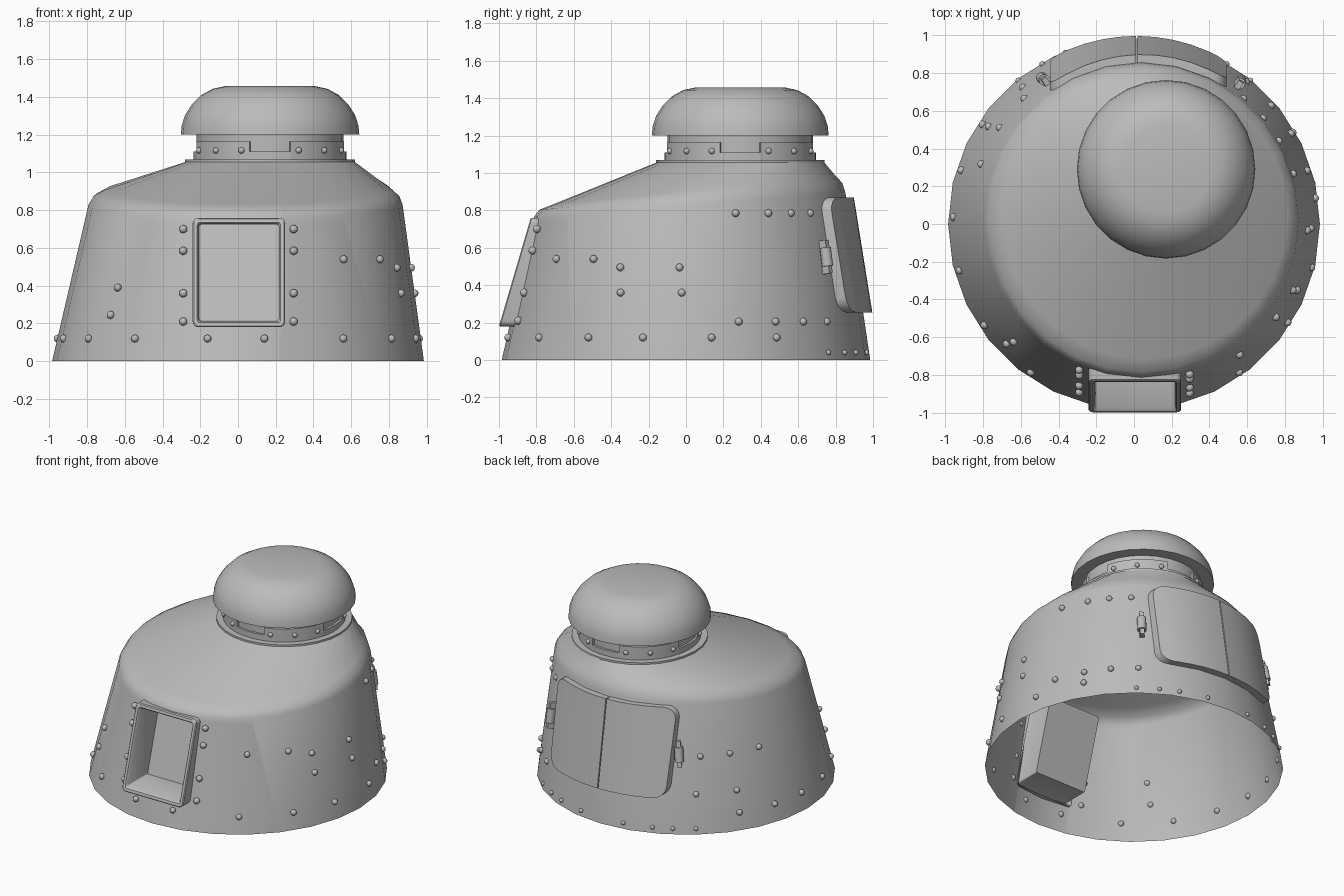
import bpy, bmesh
from math import sin, cos, pi, radians, sqrt
from mathutils import Vector, Matrix

cube = bpy.data.objects.get("Cube")
if cube:
    bpy.data.objects.remove(cube, do_unlink=True)

GREY = (0.5, 0.5, 0.5, 1)
metal = bpy.data.materials.new("grey_metal")
metal.use_nodes = True
metal.diffuse_color = GREY
metal.node_tree.nodes["Principled BSDF"].inputs["Base Color"].default_value = GREY

TOP = (0.17, 0.29)      # axis of the collar and dome
SIDES = 28


def finish(name, bm, angle=40):
    bmesh.ops.recalc_face_normals(bm, faces=bm.faces[:])
    mesh = bpy.data.meshes.new(name)
    bm.to_mesh(mesh)
    bm.free()
    mesh.materials.append(metal)
    obj = bpy.data.objects.new(name, mesh)
    bpy.context.collection.objects.link(obj)
    bpy.ops.object.select_all(action='DESELECT')
    obj.select_set(True)
    bpy.context.view_layer.objects.active = obj
    bpy.ops.object.shade_smooth_by_angle(angle=radians(angle))
    return obj


def loft(bm, loops, cap_start=False, cap_end=False):
    rows = [[bm.verts.new(p) for p in loop] for loop in loops]
    n = len(rows[0])
    for a, b in zip(rows, rows[1:]):
        for i in range(n):
            j = (i + 1) % n
            bm.faces.new((a[i], a[j], b[j], b[i]))
    if cap_start:
        bm.faces.new(rows[0])
    if cap_end:
        bm.faces.new(rows[-1])


def ring(cx, cy, r, z, tilt=0.0, n=SIDES):
    pts = []
    for i in range(n):
        a = 2 * pi * i / n
        pts.append((cx + r * cos(a), cy + r * sin(a), z + tilt * sin(a)))
    return pts


def lathe(name, profile, cap_start=False, cap_end=False):
    bm = bmesh.new()
    loft(bm, [ring(*TOP, r, z) for r, z in profile], cap_start, cap_end)
    return finish(name, bm)


def rounded_rect(x0, x1, z0, z1, radii, steps=4):
    """Outline in x-z; radii for the corners from lower left, anticlockwise."""
    pts = []
    corners = [(x0, z0, 1, 1), (x1, z0, -1, 1), (x1, z1, -1, -1), (x0, z1, 1, -1)]
    for k, (x, z, sx, sz) in enumerate(corners):
        r = radii[k]
        for s in range(steps + 1 if r else 1):
            a = pi + k * pi / 2 + s * pi / 2 / steps
            pts.append((x + sx * r + r * cos(a), z + sz * r + r * sin(a)) if r else (x, z))
    return pts


def wall_point(phi, z, out=0.0):
    """Point on the leaning wall; phi runs from the front towards +x."""
    r = 0.985 - 0.185 * z + out
    return Vector((0.05 * z + r * sin(phi), 0.025 * z - r * cos(phi), z))


def back_y(x, z):
    r = 0.985 - 0.185 * z
    return 0.025 * z + sqrt(r * r - (x - 0.05 * z) ** 2)


def bisect(bm, faces, co, no):
    geom = set(faces)
    for f in faces:
        geom.update(f.edges)
        geom.update(f.verts)
    bmesh.ops.bisect_plane(bm, geom=list(geom), plane_co=co, plane_no=no)


# Leaning hollow shell with a hole behind the front frame
bm = bmesh.new()
loft(bm, [ring(0, 0, 0.985, 0),
          ring(0.04, 0.02, 0.832, 0.83, 0.065),
          ring(0.045, 0.025, 0.81, 0.875, 0.072),
          ring(0.06, 0.04, 0.755, 0.91, 0.08),
          ring(*TOP, 0.45, 1.055)])
for co, no in [((-0.22, 0, 0), (1, 0, 0)), ((0.23, 0, 0), (1, 0, 0)),
               ((0, 0, 0.195), (0, 0, 1)), ((0, 0, 0.74), (0, 0, 1))]:
    front = [f for f in bm.faces
             if f.calc_center_median().y < -0.6 and f.calc_center_median().z < 0.8
             and abs(f.calc_center_median().x) < 0.5]
    bisect(bm, front, co, no)
hole = []
for f in bm.faces:
    c = f.calc_center_median()
    if c.y < -0.6 and -0.22 < c.x < 0.23 and 0.195 < c.z < 0.74:
        hole.append(f)
bmesh.ops.delete(bm, geom=hole, context='FACES')
finish("body_shell", bm, 50)

# Front frame and recessed box, sheared to follow the wall
def frame_loop(inset, depth, r):
    pts = rounded_rect(-0.24 + inset, 0.25 - inset, 0.18 + inset, 0.76 - inset, [r] * 4)
    return [(x, -1.0 + 0.293 * (z - 0.18) + depth, z) for x, z in pts]

bm = bmesh.new()
loft(bm, [frame_loop(0, 0.09, 0.03), frame_loop(0, 0.006, 0.03), frame_loop(0.006, 0, 0.026),
          frame_loop(0.024, 0, 0.015), frame_loop(0.034, 0.015, 0.01),
          frame_loop(0.036, 0.24, 0.008)], cap_end=True)
finish("front_recess", bm, 35)

# Collar: flange, neck and notched band
lathe("collar_flange", [(0.38, 1.068), (0.45, 1.068), (0.45, 1.05)])
lathe("collar_neck", [(0.39, 1.05), (0.39, 1.205)])
bm = bmesh.new()
inner, outer = 0.385, 0.405
for quarter in range(4):
    mid = quarter * pi / 2
    notch = 0.27
    for a0, a1, top, steps in [(-notch, notch, 1.11, 4), (notch, pi / 2 - notch, 1.163, 6)]:
        sections = []
        for s in range(steps + 1):
            a = mid + a0 + (a1 - a0) * s / steps
            sections.append([(TOP[0] + r * cos(a), TOP[1] + r * sin(a), z)
                             for r, z in [(inner, 1.06), (outer, 1.06), (outer, top), (inner, top)]])
        loft(bm, sections, True, True)
finish("collar_band", bm, 35)

# Dome cap
lathe("dome_cap", [(0.39, 1.2), (0.473, 1.2), (0.468, 1.25), (0.45, 1.305), (0.415, 1.36),
                   (0.365, 1.41), (0.305, 1.443), (0.235, 1.458)], True, True)

# Back hatch: two curved leaves meeting at a seam
def hatch_leaf(name, x0, x1, radii):
    bm = bmesh.new()
    outline = rounded_rect(x0, x1, 0.255, 0.87, radii)
    bm.faces.new([bm.verts.new((x, 0, z)) for x, z in outline])
    for k in range(1, 5):
        bisect(bm, bm.faces[:], (x0 + (x1 - x0) * k / 5, 0, 0), (1, 0, 0))
    for v in bm.verts:
        v.co.y = back_y(v.co.x, v.co.z) + 0.052
    made = bmesh.ops.extrude_face_region(bm, geom=bm.faces[:])["geom"]
    for v in made:
        if isinstance(v, bmesh.types.BMVert):
            v.co.y -= 0.09
    finish(name, bm, 35)

hatch_leaf("right_hatch_leaf", -0.445, 0.011, [0.08, 0, 0, 0.08])
hatch_leaf("left_hatch_leaf", 0.018, 0.49, [0, 0.08, 0.08, 0])

# Hatch hinges
for side, phi in (("left", 144), ("right", -146)):
    phi = radians(phi)
    low, high = wall_point(phi, 0.46, 0.02), wall_point(phi, 0.64, 0.02)
    up = (high - low).normalized()
    out = Vector((sin(phi), -cos(phi), 0))
    across = up.cross(out).normalized()
    out = across.cross(up)
    pose = Matrix((across, out, up)).transposed().to_4x4()
    pose.translation = (low + high) / 2
    bm = bmesh.new()
    bmesh.ops.create_cube(bm, size=1, matrix=pose @ Matrix.Diagonal((0.03, 0.05, 0.18, 1)))
    bmesh.ops.create_cone(bm, cap_ends=True, segments=12, radius1=0.03, radius2=0.03,
                          depth=0.1, matrix=pose @ Matrix.Translation((0, 0.008, 0)))
    finish(side + "_hatch_hinge", bm)

# Rivets: rows of angles in degrees at each height
rows = [
    (0.12, [-10, -35, -56, -75, -92, -107, -123, 8, 35, 57, 76, 98, 120]),
    (0.205, [107, 120, 131, 142]),
    (0.785, [107, 120, 130, 140]),
    (0.54, [37, 55]), (0.495, [66, 87]), (0.36, [67, 88]),
    (0.39, [-46]), (0.245, [-47]),
    (0.52, [-110, -124, -137]), (0.27, [-123, -140]),
]
spots = [(wall_point(radians(a), z), 0.021) for z, angles in rows for a in angles]
spots += [(wall_point(radians(180 + s * a), 0.04), 0.015) for a in (10, 22, 30, 39) for s in (-1, 1)]
for z in (0.21, 0.36, 0.585, 0.7):
    for x in (-0.29, 0.295):
        p = Vector((x, 0, z))
        p.y = -back_y(x, z) + 0.05 * z
        spots.append((p, 0.022))
for quarter in range(4):
    for a in (22, 45, 68):
        a = radians(quarter * 90 + a)
        spots.append((Vector((TOP[0] + 0.405 * cos(a), TOP[1] + 0.405 * sin(a), 1.117)), 0.017))
bm = bmesh.new()
for p, r in spots:
    bmesh.ops.create_icosphere(bm, subdivisions=2, radius=r, matrix=Matrix.Translation(p))
finish("rivets", bm)
